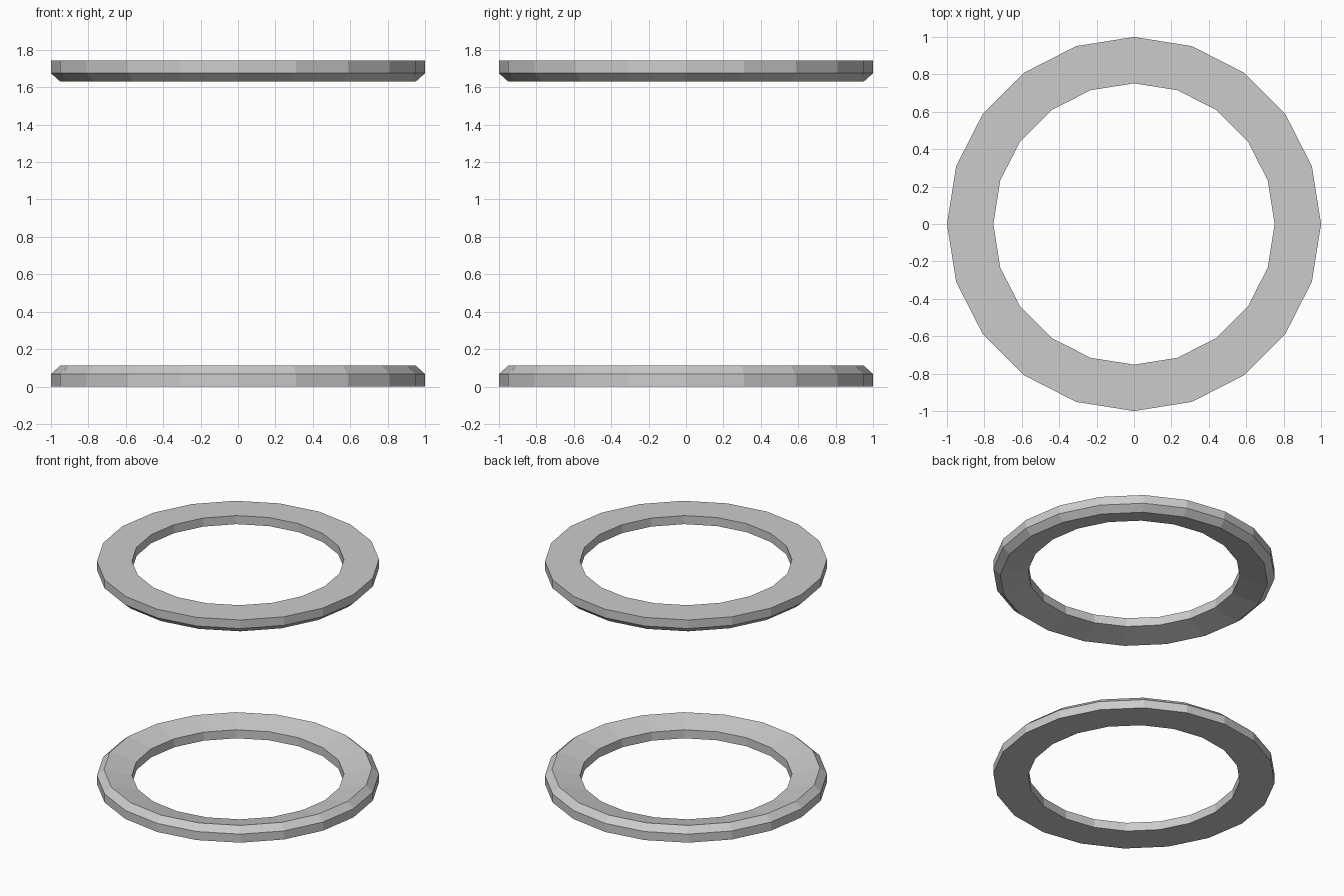
import bpy, bmesh
from math import cos, sin, pi

if "Cube" in bpy.data.objects:
    bpy.data.objects.remove(bpy.data.objects["Cube"])

SIDES = 20
HEIGHT = 1.742

# Ring cross-section (radius, z): flat base, outer wall, chamfer, dished inner slope
PROFILE = [(0.752, 0.0), (1.0, 0.0), (1.0, 0.067), (0.95, 0.112), (0.752, 0.067)]


def make_ring(name, flip=False):
    bm = bmesh.new()
    loops = []
    for i in range(SIDES):
        a = 2 * pi * i / SIDES
        loops.append([bm.verts.new((r * cos(a), r * sin(a), HEIGHT - z if flip else z))
                      for r, z in PROFILE])
    n = len(PROFILE)
    for i in range(SIDES):
        a, b = loops[i], loops[(i + 1) % SIDES]
        for j in range(n):
            k = (j + 1) % n
            bm.faces.new((a[j], b[j], b[k], a[k]))
    bmesh.ops.recalc_face_normals(bm, faces=bm.faces)
    mesh = bpy.data.meshes.new(name)
    bm.to_mesh(mesh)
    bm.free()
    bpy.context.collection.objects.link(bpy.data.objects.new(name, mesh))


# Matching end rings, the upper one mirrored
make_ring("lower_ring")
make_ring("upper_ring", flip=True)
